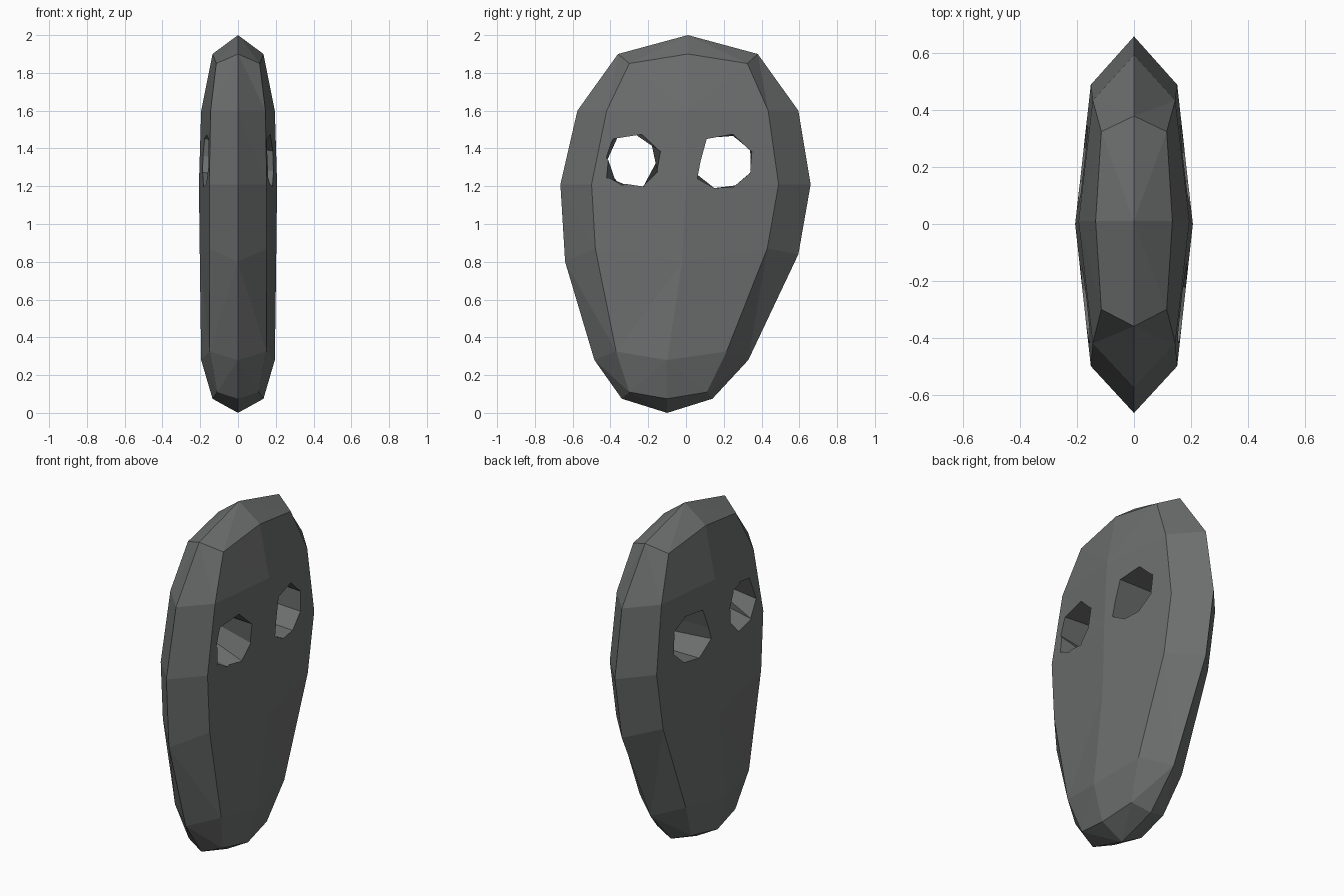
import bpy, bmesh

if "Cube" in bpy.data.objects:
    bpy.data.objects.remove(bpy.data.objects["Cube"])

mat = bpy.data.materials.new("charcoal grey")
mat.diffuse_color = (0.15, 0.155, 0.155, 1)
mat.use_nodes = True
mat.node_tree.nodes["Principled BSDF"].inputs["Base Color"].default_value = mat.diffuse_color


def make_object(name, bm):
    bmesh.ops.recalc_face_normals(bm, faces=bm.faces)
    me = bpy.data.meshes.new(name)
    bm.to_mesh(me)
    bm.free()
    me.materials.append(mat)
    ob = bpy.data.objects.new(name, me)
    bpy.context.collection.objects.link(ob)
    return ob


# Outline of the mask in the middle plane, clockwise from the top: (y, z)
rim = [(0.01, 2.0), (0.38, 1.9), (0.595, 1.6), (0.66, 1.21), (0.595, 0.84),
       (0.33, 0.28), (0.14, 0.075), (-0.1, 0.0), (-0.34, 0.075), (-0.485, 0.28),
       (-0.64, 0.8), (-0.665, 1.21), (-0.575, 1.6), (-0.36, 1.9)]

# Rows of each face, top to bottom: y left, y centre, y right, z side, z centre, x side, x centre
rows = [(-0.30, 0.01, 0.325, 1.85, 1.90, 0.115, 0.135),
        (-0.42, 0.01, 0.435, 1.60, 1.60, 0.145, 0.195),
        (-0.50, 0.00, 0.490, 1.21, 1.21, 0.152, 0.207),
        (-0.48, -0.02, 0.430, 0.87, 0.80, 0.152, 0.202),
        (-0.37, -0.10, 0.215, 0.325, 0.28, 0.150, 0.195),
        (-0.30, -0.10, 0.110, 0.11, 0.075, 0.110, 0.135)]

# Mask body: both faces share the rim
bm = bmesh.new()
outer = [bm.verts.new((0, y, z)) for y, z in rim]
for s in (-1, 1):
    grid = [[bm.verts.new((s * xs, yl, zs)), bm.verts.new((s * xc, yc, zc)),
             bm.verts.new((s * xs, yr, zs))]
            for yl, yc, yr, zs, zc, xs, xc in rows]
    for a, b in zip(grid, grid[1:]):
        for i in range(2):
            bm.faces.new((a[i], a[i + 1], b[i + 1], b[i]))
    inner = ([grid[0][1]] + [r[2] for r in grid] + [grid[-1][1]]
             + [r[0] for r in reversed(grid)])
    for i in range(14):
        j = (i + 1) % 14
        bm.faces.new((outer[i], outer[j], inner[j], inner[i]))
bmesh.ops.triangulate(bm, faces=[f for f in bm.faces])
mask = make_object("mask", bm)

# Eye holes: slightly irregular eight-sided tunnels, (y, z) at each end
eyes = [([(-0.36, 1.455), (-0.27, 1.475), (-0.19, 1.46), (-0.14, 1.37),
          (-0.14, 1.28), (-0.22, 1.195), (-0.36, 1.21), (-0.43, 1.30)],
         [(-0.39, 1.45), (-0.23, 1.475), (-0.13, 1.38), (-0.15, 1.27),
          (-0.23, 1.19), (-0.35, 1.205), (-0.43, 1.25), (-0.42, 1.36)]),
        ([(0.11, 1.455), (0.25, 1.465), (0.34, 1.41), (0.35, 1.28),
          (0.27, 1.205), (0.15, 1.19), (0.05, 1.27), (0.07, 1.34)],
         [(0.11, 1.45), (0.25, 1.475), (0.35, 1.38), (0.34, 1.27),
          (0.25, 1.195), (0.15, 1.19), (0.06, 1.24), (0.08, 1.34)])]

for k, (back, front) in enumerate(eyes):
    bm = bmesh.new()
    a = [bm.verts.new((-0.22, y, z)) for y, z in back]
    b = [bm.verts.new((0.22, y, z)) for y, z in front]
    bm.faces.new(a)
    bm.faces.new(b)
    for i in range(8):
        j = (i + 1) % 8
        bm.faces.new((a[i], a[j], b[j], b[i]))
    cutter = make_object("eye_cutter_%d" % (k + 1), bm)
    cutter.hide_render = True
    cutter.display_type = 'WIRE'
    cutter.hide_set(True)
    mod = mask.modifiers.new("eye_hole_%d" % (k + 1), 'BOOLEAN')
    mod.operation = 'DIFFERENCE'
    mod.solver = 'EXACT'
    mod.object = cutter
